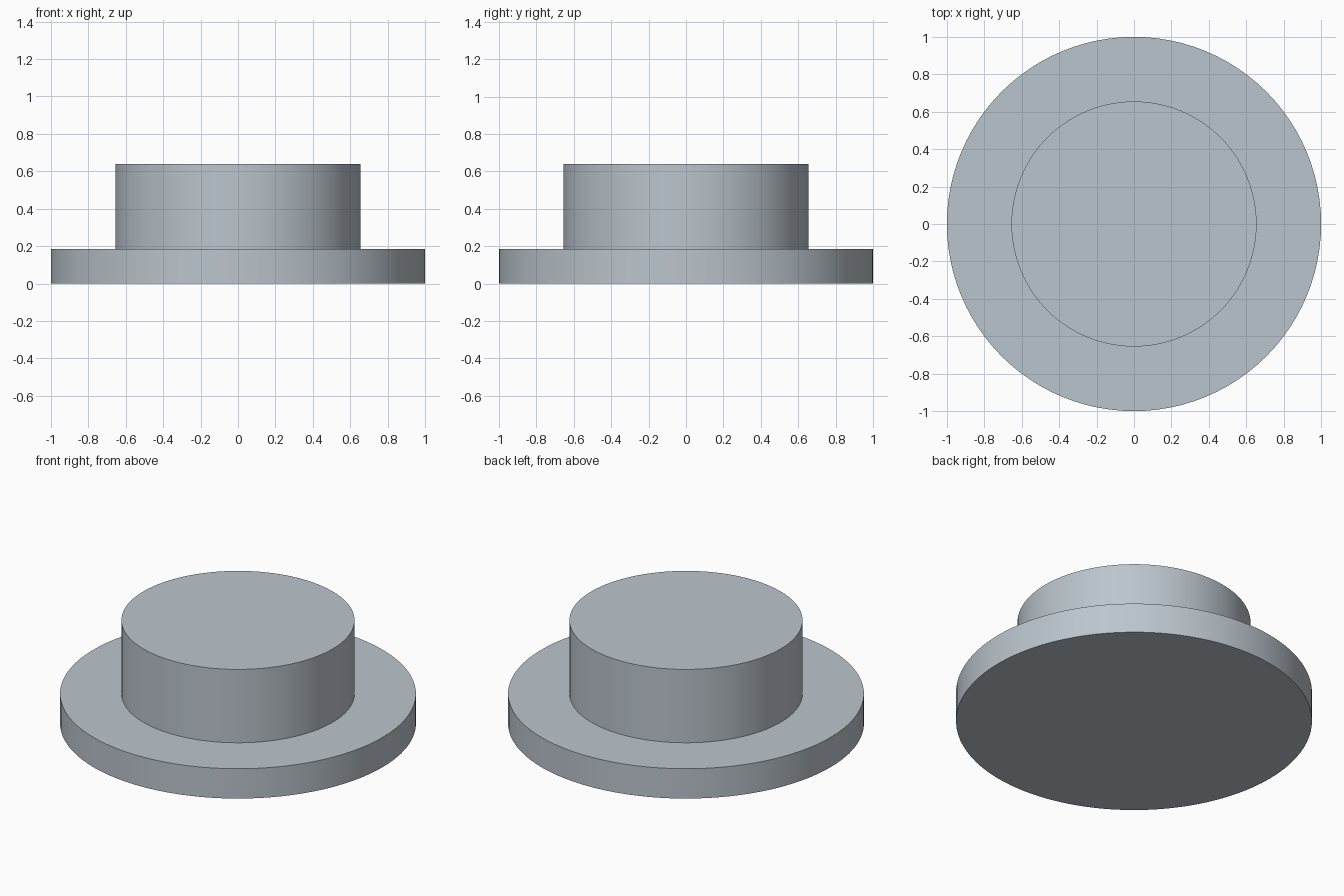
import bpy, bmesh, math

if "Cube" in bpy.data.objects:
    bpy.data.objects.remove(bpy.data.objects["Cube"])

SEGMENTS = 96

# One flat blue-grey material
grey = bpy.data.materials.new("blue grey")
grey.diffuse_color = (0.50, 0.56, 0.61, 1.0)
grey.use_nodes = True
grey.node_tree.nodes["Principled BSDF"].inputs["Base Color"].default_value = grey.diffuse_color


def lathe(name, profile, material):
    """Revolve an (r, z) profile around z; axis points are closed with flat caps."""
    bm = bmesh.new()
    rings = []
    for r, z in profile:
        rings.append([bm.verts.new((r * math.cos(a), r * math.sin(a), z))
                      for a in (2 * math.pi * i / SEGMENTS for i in range(SEGMENTS))])
    for low, high in zip(rings, rings[1:]):
        for i in range(SEGMENTS):
            j = (i + 1) % SEGMENTS
            bm.faces.new((low[i], low[j], high[j], high[i]))
    bm.faces.new(rings[0][::-1])
    bm.faces.new(rings[-1])
    bmesh.ops.recalc_face_normals(bm, faces=bm.faces)
    mesh = bpy.data.meshes.new(name)
    bm.to_mesh(mesh)
    bm.free()
    mesh.materials.append(material)
    obj = bpy.data.objects.new(name, mesh)
    bpy.context.collection.objects.link(obj)
    bpy.context.view_layer.objects.active = obj
    obj.select_set(True)
    bpy.ops.object.shade_smooth_by_angle(angle=math.radians(30))
    obj.select_set(False)
    return obj


# Wide flange with a raised round hub, as a single solid
lathe("flanged_hub", [(1.0, 0.0), (1.0, 0.185), (0.655, 0.185), (0.655, 0.64)], grey)
